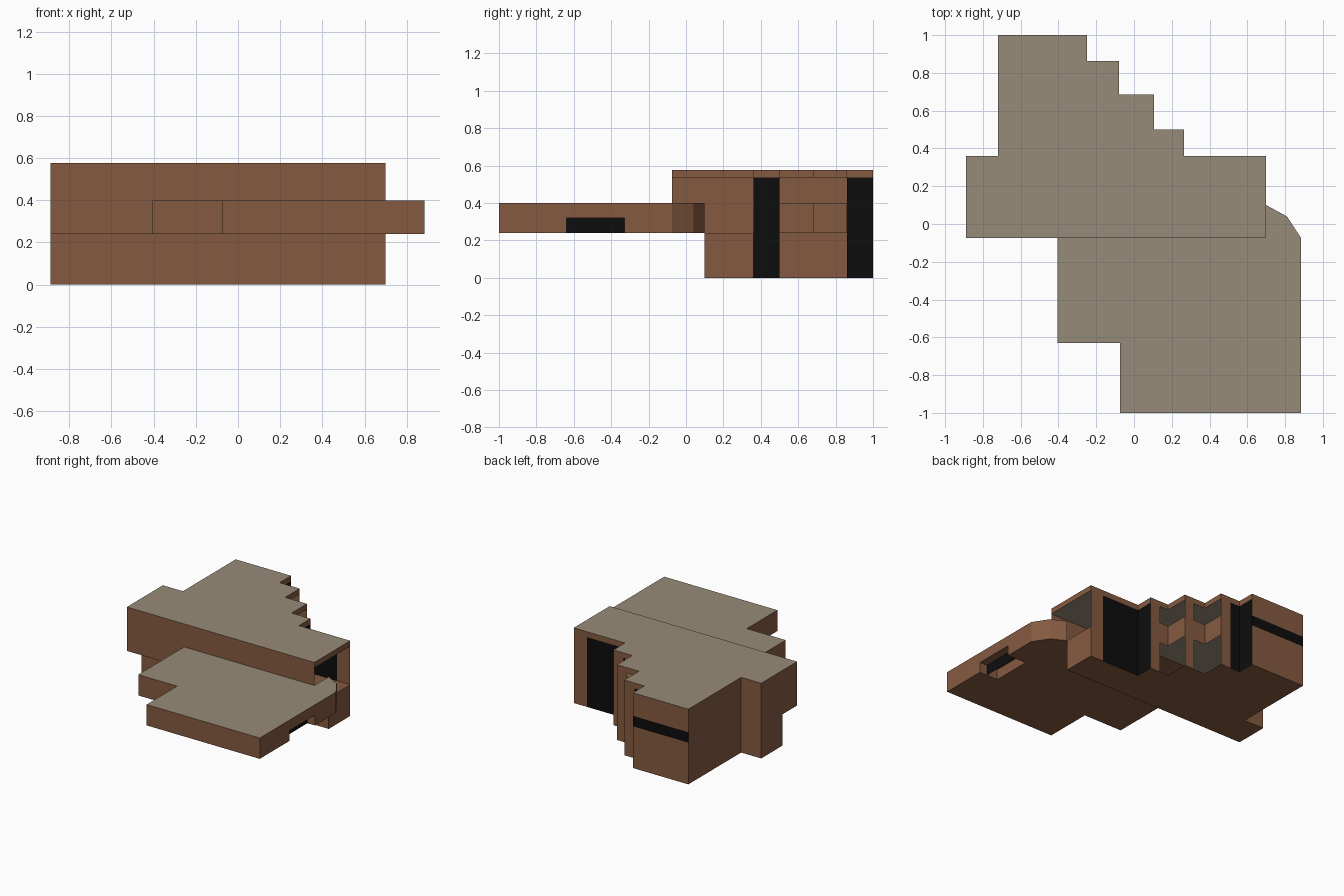
import bpy, bmesh

if "Cube" in bpy.data.objects:
    bpy.data.objects.remove(bpy.data.objects["Cube"])


def material(name, rgb):
    m = bpy.data.materials.new(name)
    m.diffuse_color = (*rgb, 1)
    m.use_nodes = True
    m.node_tree.nodes["Principled BSDF"].inputs["Base Color"].default_value = m.diffuse_color
    return m


BROWN = material("brown wall", (0.235, 0.102, 0.051))
TAUPE = material("taupe roof", (0.31, 0.26, 0.19))
BLACK = material("black glass", (0.004, 0.004, 0.004))


def finish(bm, name, mats):
    me = bpy.data.meshes.new(name)
    bm.to_mesh(me)
    bm.free()
    for m in mats:
        me.materials.append(m)
    ob = bpy.data.objects.new(name, me)
    bpy.context.collection.objects.link(ob)
    return ob


def prism(name, outline, z0, z1, taupe_rule):
    """Extruded outline; faces passing taupe_rule get the roof colour."""
    bm = bmesh.new()
    f = bm.faces.new([bm.verts.new((x, y, z0)) for x, y in outline])
    ext = bmesh.ops.extrude_face_region(bm, geom=[f])["geom"]
    for v in ext:
        if isinstance(v, bmesh.types.BMVert):
            v.co.z = z1
    bmesh.ops.recalc_face_normals(bm, faces=bm.faces)
    for f in bm.faces:
        f.material_index = int(taupe_rule(f.normal.z))
    return finish(bm, name, [BROWN, TAUPE])


def walls(name, segments, mat):
    """Thin upright sheets: (x0, y0, x1, y1, z0, z1)."""
    bm = bmesh.new()
    for x0, y0, x1, y1, z0, z1 in segments:
        bm.faces.new([bm.verts.new(c) for c in (
            (x0, y0, z0), (x1, y1, z0), (x1, y1, z1), (x0, y0, z1))])
    return finish(bm, name, [mat])


def sheet(name, outline, z):
    bm = bmesh.new()
    f = bm.faces.new([bm.verts.new((x, y, z)) for x, y in outline])
    if f.normal.z > 0:
        f.normal_flip()
    return finish(bm, name, [BROWN])


LOW, MID, EAVE, TOP = 0.24, 0.40, 0.535, 0.577

# stepped back edge, from the right corner to the back left corner
steps = [(0.70, 0.36), (0.265, 0.36), (0.265, 0.50), (0.105, 0.50),
         (0.105, 0.685), (-0.08, 0.685), (-0.08, 0.862), (-0.25, 0.862),
         (-0.25, 1.0), (-0.72, 1.0)]
left = [(-0.72, 0.36), (-0.89, 0.36)]

# upper roof with its fascia
prism("upper_roof", [(-0.89, -0.075), (0.70, -0.075)] + steps + left,
      EAVE, TOP, lambda nz: abs(nz) > 0.5)

# ground and overhang undersides
sheet("ground_floor", [(-0.89, 0.10), (0.70, 0.10)] + steps + left, 0)
sheet("overhang_floor", [(-0.89, -0.075), (0.70, -0.075), (0.70, 0.36),
                         (-0.89, 0.36)], LOW)

# plain outer walls
walls("main_walls", [
    (-0.89, -0.075, 0.70, -0.075, LOW, EAVE),
    (-0.89, 0.10, 0.70, 0.10, 0, LOW),
    (0.70, 0.10, 0.70, 0.36, 0, LOW),
    (-0.89, 0.36, -0.89, 0.10, 0, EAVE),
    (-0.89, 0.10, -0.89, -0.075, LOW, EAVE),
    (-0.72, 0.36, -0.89, 0.36, 0, EAVE),
    (-0.72, 1.0, -0.72, 0.36, 0, EAVE),
    (-0.25, 1.0, -0.72, 1.0, 0, 0.32),
    (-0.25, 1.0, -0.72, 1.0, MID, EAVE)], BROWN)
walls("back_strip_window", [(-0.25, 1.0, -0.72, 1.0, 0.32, MID)], BLACK)

# each step: a narrow pier, then a tall corner window or an open corner
glass, parapets, piers = [], [], []
for i in range(0, 8, 2):
    (x0, y0), (x1, _), (_, y2) = steps[i:i + 3]
    xm = x0 - (0.11 if i == 0 else 0.085)
    piers.append((x0, y0, xm, y0, 0, EAVE))
    if i in (0, 6):
        target, z0, z1 = glass, 0, EAVE
    else:
        target, z0, z1 = parapets, LOW, MID
    target += [(xm, y0, x1, y0, z0, z1), (x1, y0, x1, y2, z0, z1)]
walls("step_piers", piers, BROWN)
walls("corner_windows", glass, BLACK)
walls("corner_parapets", parapets, BROWN)

# low front wing
wing = prism("front_wing", [(-0.405, -0.075), (-0.405, -0.63), (-0.075, -0.63),
             (-0.075, -1.0), (0.885, -1.0), (0.885, -0.075), (0.81, 0.04),
             (0.70, 0.10), (0.70, -0.075)], LOW, MID, lambda nz: nz > 0.5)

# notch cut from the wing's right side, with a window set back in it
cutter = prism("notch_cutter", [(0.725, -0.64), (0.95, -0.64), (0.95, -0.33),
               (0.725, -0.33)], 0.20, 0.32, lambda nz: False)
cutter.hide_render = True
cutter.hide_set(True)
cut = wing.modifiers.new("notch", "BOOLEAN")
cut.operation = "DIFFERENCE"
cut.solver = "EXACT"
cut.object = cutter
walls("notch_window", [(0.82, -0.64, 0.82, -0.33, LOW, 0.32)], BLACK)
